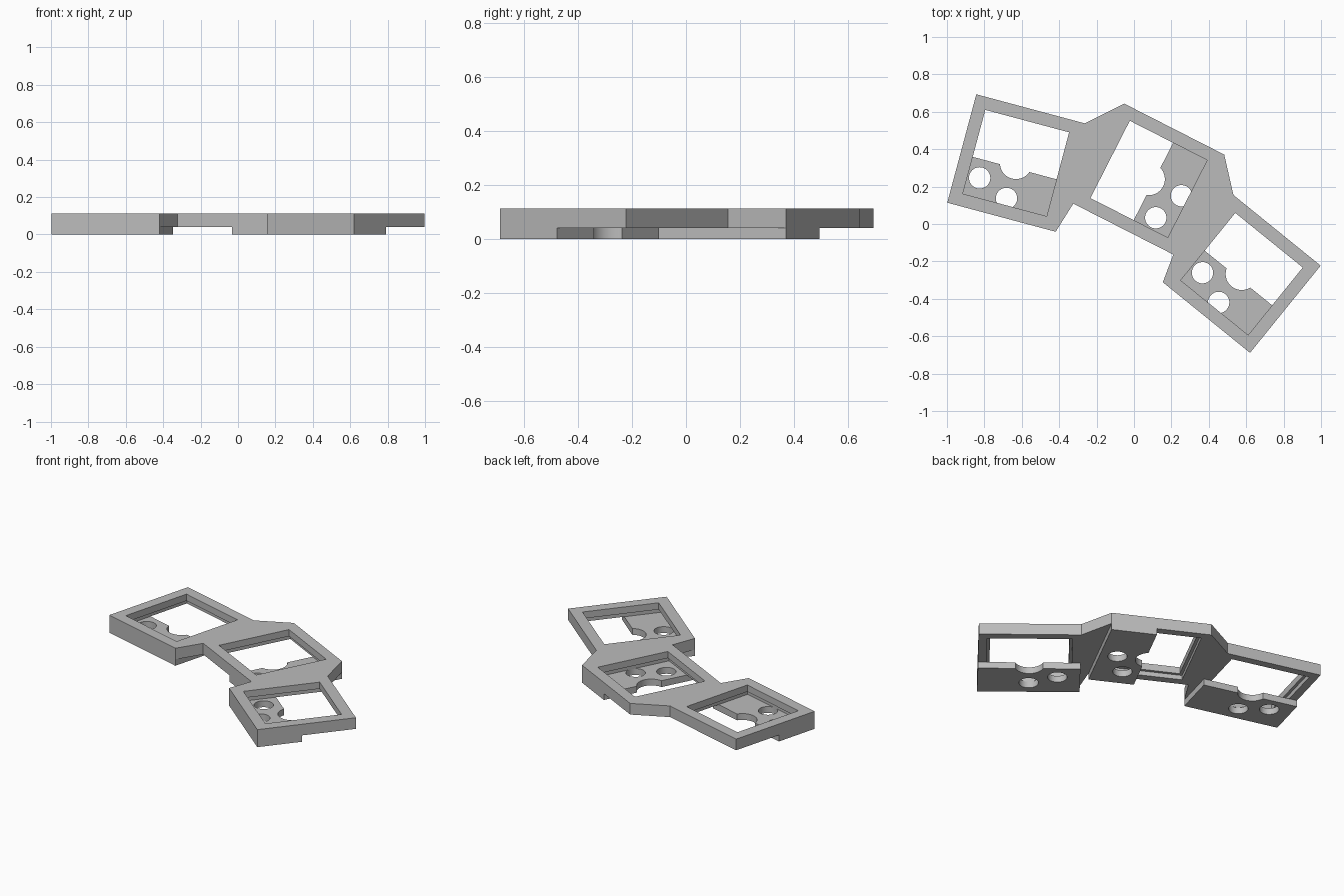
import bpy, bmesh, math
from mathutils import Matrix, Vector

if "Cube" in bpy.data.objects:
    bpy.data.objects.remove(bpy.data.objects["Cube"], do_unlink=True)

# Heights and half-widths shared by all cells
PLATE_TOP, UNDERCUT_TOP, TOP = 0.041, 0.07, 0.113
OUTER, OPENING, UNDERCUT = 0.3, 0.232, 0.25

grey = bpy.data.materials.new("plain_grey")
grey.use_nodes = True
grey.diffuse_color = (0.5, 0.5, 0.5, 1)
grey.node_tree.nodes["Principled BSDF"].inputs["Base Color"].default_value = (0.5, 0.5, 0.5, 1)


def prism(name, points, z0, z1):
    """Extrude a flat outline between two heights."""
    bm = bmesh.new()
    face = bm.faces.new([bm.verts.new((p[0], p[1], z0)) for p in points])
    grown = bmesh.ops.extrude_face_region(bm, geom=[face])["geom"]
    verts = [v for v in grown if isinstance(v, bmesh.types.BMVert)]
    bmesh.ops.translate(bm, vec=(0, 0, z1 - z0), verts=verts)
    bmesh.ops.recalc_face_normals(bm, faces=bm.faces[:])
    mesh = bpy.data.meshes.new(name)
    bm.to_mesh(mesh)
    bm.free()
    mesh.materials.append(grey)
    obj = bpy.data.objects.new(name, mesh)
    bpy.context.collection.objects.link(obj)
    return obj


def cell(x, y, degrees):
    return Matrix.Translation((x, y, 0)) @ Matrix.Rotation(math.radians(degrees), 4, "Z")


def place(matrix, points):
    return [matrix @ Vector((u, v, 0)) for u, v in points]


def square(h):
    return [(-h, -h), (h, -h), (h, h), (-h, h)]


def circle(u, v, r, n=48):
    return [(u + r * math.cos(math.tau * i / n), v + r * math.sin(math.tau * i / n)) for i in range(n)]


def cut(target, cutters):
    """Subtract the cutters, then remove them."""
    bpy.ops.object.select_all(action="DESELECT")
    bpy.context.view_layer.objects.active = target
    target.select_set(True)
    for cutter in cutters:
        cutter.hide_render = True
        mod = target.modifiers.new("cut", "BOOLEAN")
        mod.operation, mod.solver, mod.object = "DIFFERENCE", "EXACT", cutter
        bpy.ops.object.modifier_apply(modifier=mod.name)
        bpy.data.objects.remove(cutter, do_unlink=True)
    bpy.ops.object.shade_smooth_by_angle(angle=math.radians(30))


left, middle, right = cell(-0.631, 0.326, -15), cell(0.079, 0.24, -27), cell(0.576, -0.267, -39)
quarter_turn = Matrix.Rotation(math.radians(90), 4, "Z")
cells = {"right_side": left, "middle": middle @ quarter_turn, "left_side": right}

# Frame: one outline joining the corners of the three tilted squares
corners = [(left, -1, 1), (left, 1, 1), (middle, -1, 1), (middle, 1, 1),
           (right, -1, 1), (right, 1, 1), (right, 1, -1), (right, -1, -1),
           (middle, 1, -1), (middle, -1, -1), (left, 1, -1), (left, -1, -1)]
outline = [m @ Vector((a * OUTER, b * OUTER, 0)) for m, a, b in corners]
frame = prism("frame", outline, PLATE_TOP, TOP)

# Square openings, slightly wider underneath
openings = []
for m in cells.values():
    openings.append(prism("opening_cutter", place(m, square(OPENING)), 0, TOP + 0.1))
    openings.append(prism("undercut_cutter", place(m, square(UNDERCUT)), 0, UNDERCUT_TOP))
cut(frame, openings)

# Half-width base plates with a round notch and two pin holes
for name, m in cells.items():
    outline = [(-OUTER, -OUTER), (OUTER, -OUTER), (OUTER, -0.028), (-OUTER, -0.028)]
    plate = prism(name + "_base_plate", place(m, outline), 0, PLATE_TOP)
    holes = [circle(0, 0, 0.086), circle(0, -0.196, 0.057), circle(-0.167, -0.127, 0.057)]
    cut(plate, [prism("hole_cutter", place(m, h), -0.1, PLATE_TOP + 0.1) for h in holes])
